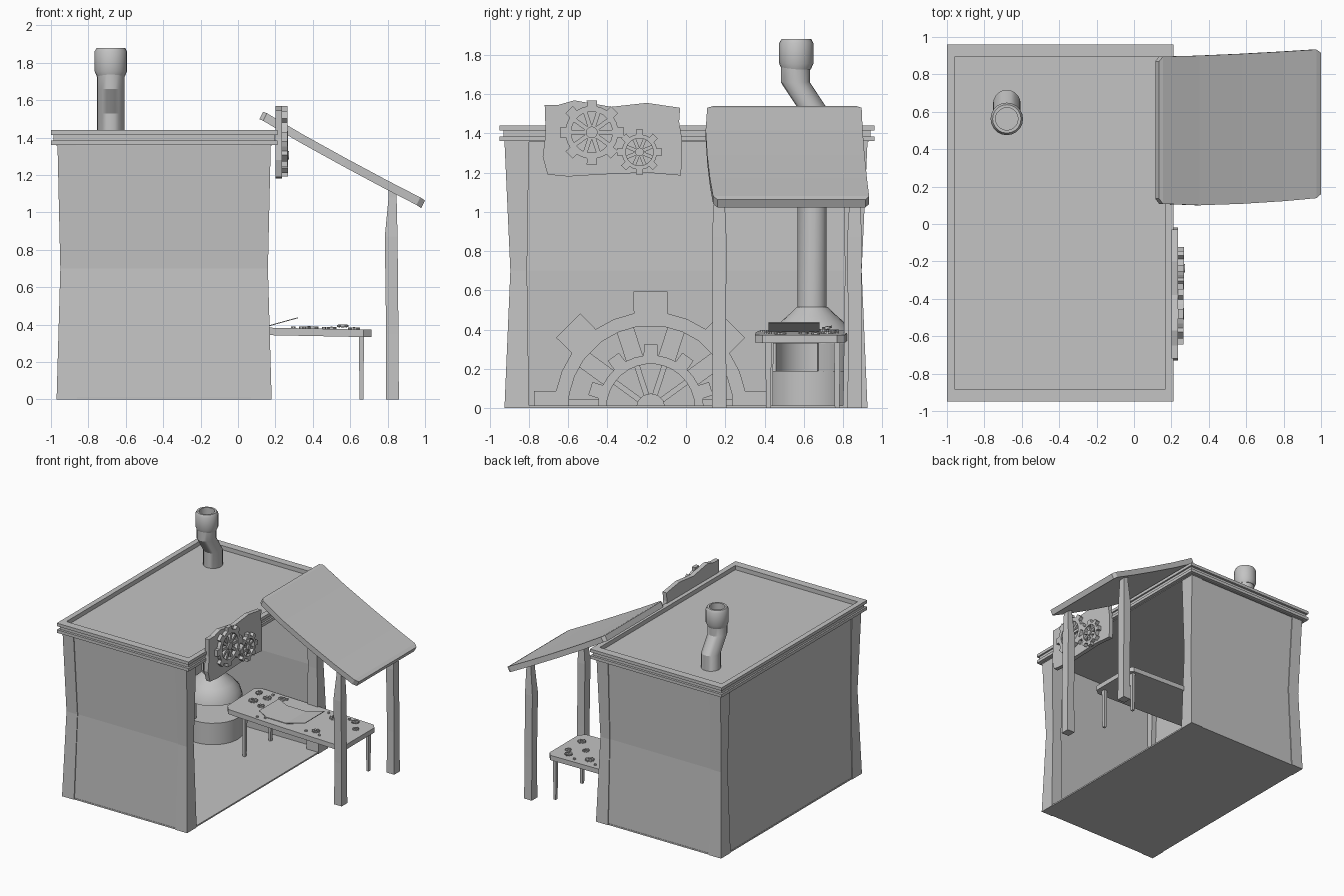
import bpy, bmesh, math, random
from mathutils import Matrix, Vector

if "Cube" in bpy.data.objects:
    bpy.data.objects.remove(bpy.data.objects["Cube"])

random.seed(4)
grey = bpy.data.materials.new("plain_grey")
grey.diffuse_color = (0.55, 0.55, 0.55, 1)
grey.use_nodes = True
grey.node_tree.nodes["Principled BSDF"].inputs["Base Color"].default_value = grey.diffuse_color


def finish(name, bm, smooth=False):
    bmesh.ops.recalc_face_normals(bm, faces=bm.faces)
    me = bpy.data.meshes.new(name)
    bm.to_mesh(me)
    bm.free()
    me.materials.append(grey)
    ob = bpy.data.objects.new(name, me)
    bpy.context.collection.objects.link(ob)
    if smooth:
        bpy.ops.object.select_all(action='DESELECT')
        ob.select_set(True)
        bpy.context.view_layer.objects.active = ob
        bpy.ops.object.shade_smooth_by_angle(angle=math.radians(30))
    return ob


def skin(bm, sections, closed=False):
    """Join equal cross-sections into a solid."""
    rows = [[bm.verts.new(p) for p in s] for s in sections]
    n = len(rows[0])
    for i in range(len(rows) if closed else len(rows) - 1):
        a, b = rows[i], rows[(i + 1) % len(rows)]
        for j in range(n):
            k = (j + 1) % n
            bm.faces.new((a[j], a[k], b[k], b[j]))
    if not closed:
        bm.faces.new(rows[0])
        bm.faces.new(rows[-1])


def loft(name, sections, closed=False, smooth=False):
    bm = bmesh.new()
    skin(bm, sections, closed)
    return finish(name, bm, smooth)


def column(name, levels):
    """Bent post or wall: levels of (z, x0, x1, y0, y1)."""
    return loft(name, [[(a, c, z), (b, c, z), (b, d, z), (a, d, z)] for z, a, b, c, d in levels])


def circle(x, y, z, r, n):
    return [(x + r * math.cos(2 * math.pi * i / n), y + r * math.sin(2 * math.pi * i / n), z) for i in range(n)]


def tube(name, x, profile, n=20):
    """Stacked rings of (y, z, radius)."""
    return loft(name, [circle(x, y, z, r, n) for y, z, r in profile], smooth=True)


FACE_X = Matrix(((0, 0, 1), (1, 0, 0), (0, 1, 0))).to_4x4()


def gear(name, loc, teeth, root, tip, inner, hub, spokes, thick, sw, rot=FACE_X,
         w=0.2, phase=0.0, spoke_start=0.0, cut=False):
    bm = bmesh.new()
    secs = []
    for t in range(teeth):
        for f, r in ((-w - .04, root), (-w, tip), (w, tip), (w + .04, root), (.5, root)):
            a = phase + 2 * math.pi * (t + f) / teeth
            c, s = math.cos(a), math.sin(a)
            secs.append([(r * c, r * s, 0), (r * c, r * s, thick),
                         (inner * c, inner * s, thick), (inner * c, inner * s, 0)])
    skin(bm, secs, closed=True)
    for k in range(spokes):
        m = Matrix.Rotation(phase + 2 * math.pi * (k + .5) / spokes, 4, 'Z')
        box = lambda z: [m @ Vector(p) for p in ((spoke_start, -sw, z), (inner * 1.02, -sw, z),
                                                 (inner * 1.02, sw, z), (spoke_start, sw, z))]
        skin(bm, [box(0), box(thick * .75)])
    if hub:
        skin(bm, [circle(0, 0, 0, hub, 12), circle(0, 0, thick * 1.1, hub, 12)])
    bmesh.ops.transform(bm, matrix=Matrix.Translation(loc) @ rot, verts=bm.verts)
    if cut:  # keep only the half above the floor
        g = bm.verts[:] + bm.edges[:] + bm.faces[:]
        bmesh.ops.bisect_plane(bm, geom=g, plane_co=(0, 0, .002), plane_no=(0, 0, 1), clear_inner=True)
        bmesh.ops.holes_fill(bm, edges=[e for e in bm.edges if e.is_boundary], sides=0)
    return finish(name, bm)


# corner posts, pinched at mid height
for side, xs in (("left", ((-.97, -.86), (-.95, -.85), (-.965, -.865))),
                 ("right", ((.07, .18), (.075, .16), (.07, .175)))):
    for end, s in (("front", -1), ("back", 1)):
        column(f"{end}_{side}_corner_post",
               [(z, *x, *sorted((s * o, s * i))) for z, x, (o, i) in
                zip((0, .7, 1.36), xs, ((.925, .80), (.895, .81), (.925, .80)))])

# walls on three sides, the right side stays open
for end, s in (("front", -1), ("back", 1)):
    column(f"{end}_wall", [(z, -.90, .10, *sorted((s * o, s * (o - .05))))
                           for z, o in ((0, .918), (.7, .889), (1.36, .918))])
column("left_wall", [(z, x, x + .05, -.85, .85) for z, x in ((0, -.963), (.7, -.944), (1.36, -.958))])
column("floor", [(0, -.965, .175, -.92, .92), (.012, -.965, .175, -.92, .92)])

# roof slab and stepped cornice
column("roof", [(z, -.97, .18, -.92, .93) for z in (1.355, 1.405)])
trim = ((0, 1.36), (0, 1.385), (-.013, 1.385), (-.013, 1.415), (0, 1.415),
        (0, 1.44), (-.043, 1.44), (-.043, 1.36))
loft("cornice", [[(-.395 + sx * (.605 + o), .005 + sy * (.955 + o * 1.5), z) for o, z in trim]
                 for sx, sy in ((-1, -1), (1, -1), (1, 1), (-1, 1))], closed=True)

# furnace with an open mouth, flue and bent chimney
FX, FY = -.68, .643
tube("furnace_base", FX, [(FY, .01, .228), (FY, .19, .228)], 24)
arc = []
for i in range(19):
    a = math.radians(8 + 254 * i / 18)
    arc.append([(FX + r * math.cos(a), FY + r * math.sin(a), z)
                for r, z in ((.222, .19), (.222, .34), (.185, .34), (.185, .19))])
loft("furnace_mouth_wall", arc, smooth=True)
tube("furnace_dome", FX, [(FY, .33, .222), (FY, .39, .205), (FY, .44, .16), (FY, .48, .115), (FY, .515, .08)], 24)
tube("chimney_pipe", FX, [(.643, .5, .074), (.643, 1.53, .074), (.557, 1.66, .074), (.557, 1.76, .074)], 20)
tube("chimney_cap", FX, [(.562, 1.725, .074), (.562, 1.755, .087), (.562, 1.86, .087), (.562, 1.88, .076),
                         (.562, 1.88, .06), (.562, 1.78, .06)], 20)

# half gear on the left inner wall
gear("large_wall_gear", (-.90, -.18, 0), 8, .49, .60, .42, 0, 10, .05, .045,
     w=.185, phase=math.pi / 2, spoke_start=.24, cut=True)
gear("small_wall_gear", (-.90, -.18, 0), 10, .27, .325, .225, .075, 10, .07, .014,
     w=.17, phase=math.pi / 2, cut=True)

# sign board with two gears
board = [(-.72, 1.545), (-.65, 1.545), (-.57, 1.568), (-.38, 1.535), (-.20, 1.555), (-.03, 1.53),
         (-.035, 1.46), (-.02, 1.37), (-.025, 1.185), (-.2, 1.20), (-.44, 1.19), (-.60, 1.18),
         (-.705, 1.19), (-.73, 1.28), (-.715, 1.40)]
loft("sign_board", [[(x, y, z) for y, z in board] for x in (.2, .236)])
gear("sign_gear_large", (.234, -.48, 1.405), 8, .135, .165, .105, .03, 10, .03, .011, phase=math.pi / 2)
gear("sign_gear_small", (.234, -.237, 1.305), 8, .09, .115, .07, .022, 8, .034, .009, phase=math.pi / 2)

# awning slab with softened corners, tilted down to the right
rows = ((.135, 1.538, .135, .87), (.155, 1.53, .108, .895), (.35, 1.415, .10, .90), (.58, 1.288, .108, .91),
        (.80, 1.17, .122, .922), (.975, 1.08, .138, .933), (1.0, 1.063, .16, .915))
loft("awning", [[(x, a, z), (x, b, z), (x - .021, b, z - .04), (x - .021, a, z - .04)] for x, z, a, b in rows])
for name, y in (("front_awning_post", .17), ("back_awning_post", .86)):
    column(name, [(0, .79, .86, y - .037, y + .037), (.35, .792, .858, y - .034, y + .034),
                  (.87, .785, .853, y - .038, y + .036), (1.08, .805, .848, y - .026, y + .026),
                  (1.125, .805, .845, y - .026, y + .026)])

# workbench
top = [(-.39, .42), (-.35, .37), (.1, .355), (.67, .352), (.715, .39), (.715, .77), (.68, .81),
       (.15, .82), (-.35, .82), (-.40, .78)]
tilt = lambda x: -.02 * x
loft("workbench_top", [[(x, y, z + tilt(x)) for x, y in top] for z in (.347, .387)])
for i, (x, y) in enumerate(((.66, .42), (.66, .77), (-.24, .43), (-.24, .77))):
    column(f"workbench_leg_{i + 1}", [(0, x - .01, x + .01, y - .012, y + .012),
                                      (.35, x - .014, x + .014, y - .016, y + .016)])

# curled plan sheet
sheet = ((-.10, .425), (-.03, .389), (.15, .387), (.24, .412), (.32, .434))
loft("plan_sheet", [[(x, .42, z), (x, .68, z), (x, .68, z + .005), (x, .42, z + .005)] for x, z in sheet])

# loose cogs and little screws on the bench
cogs = ((.40, .45, .030), (.38, .72, .036), (.50, .60, .026), (.56, .74, .030), (.62, .48, .032), (.62, .66, .024),
        (-.28, .60, .036), (-.22, .70, .032), (-.18, .56, .026), (-.31, .72, .026), (-.12, .75, .030))
for i, (x, y, r) in enumerate(cogs):
    lift = random.choice((0, 0, .012))
    rot = Matrix.Rotation(random.uniform(-.2, .2) if lift else 0, 4, 'X')
    gear(f"loose_cog_{i + 1}", (x, y, .386 + tilt(x) + lift), 8, r * .75, r, r * .5, r * .2, 4, .012, r * .1, rot)
for i in range(10):
    x, y = random.uniform(-.3, .65), random.choice((.39, .41, .77, .79))
    z = .385 + tilt(x)
    loft(f"screw_{i + 1}", [circle(x, y, z, .011, 6), circle(x, y, z + .012, .011, 6)])
